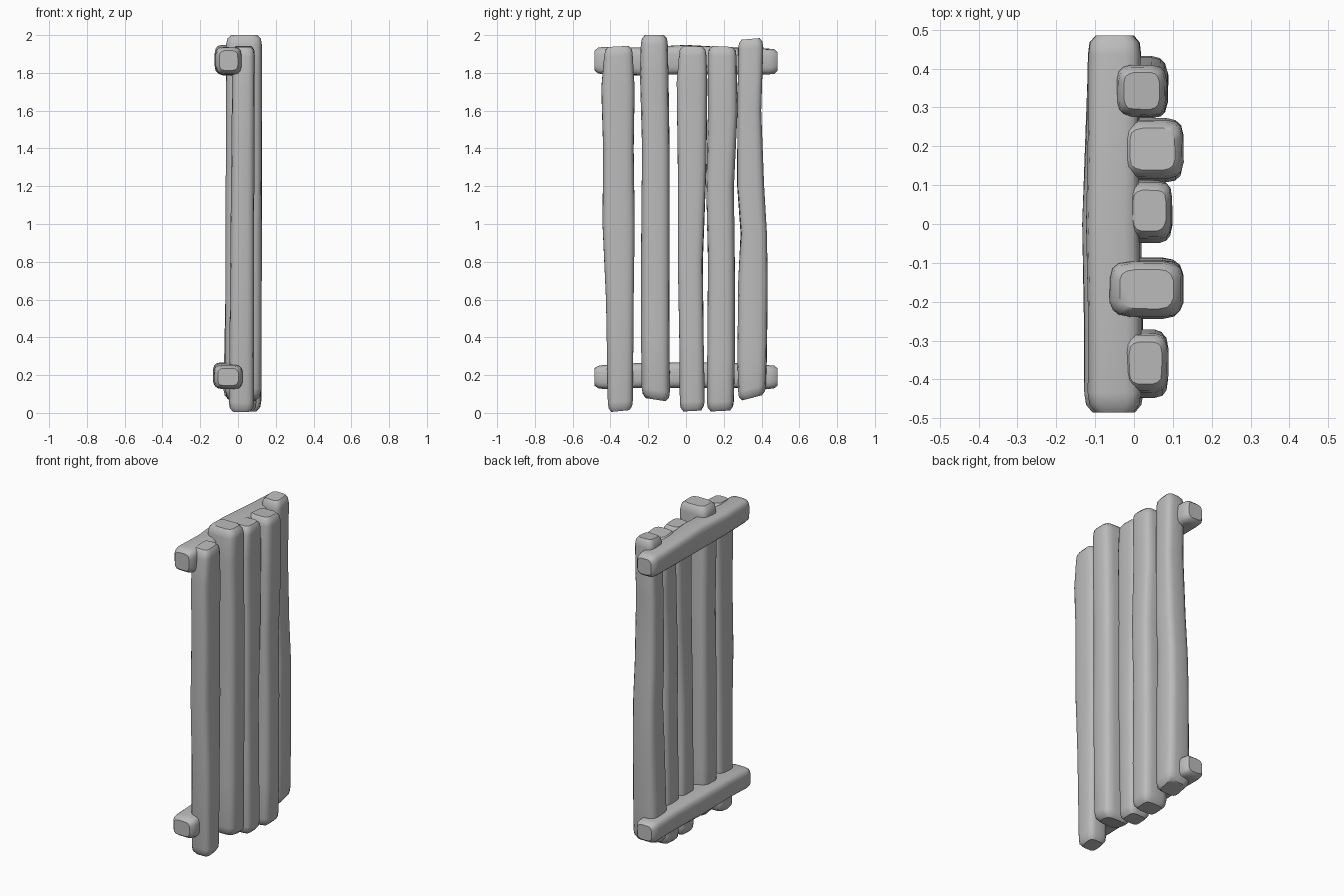
import bpy, bmesh, math, random
from mathutils import Vector

if "Cube" in bpy.data.objects:
    bpy.data.objects.remove(bpy.data.objects["Cube"])

random.seed(4)
grey = bpy.data.materials.new("weathered grey")
grey.diffuse_color = (0.5, 0.5, 0.5, 1)
grey.use_nodes = True
grey.node_tree.nodes["Principled BSDF"].inputs["Base Color"].default_value = grey.diffuse_color
SIDES = 16


def loft(name, rings, tilt=(0, 0), swap=False):
    """Hewn timber from rings (along, u0, u1, v0, v1); both ends are rounded off."""
    def end(r, s, shift):
        a, u0, u1, v0, v1 = r
        cu, cv, hu, hv = (u0 + u1) / 2, (v0 + v1) / 2, (u1 - u0) / 2 * s, (v1 - v0) / 2 * s
        return (a + shift, cu - hu, cu + hu, cv - hv, cv + hv)

    first, last = rings[0], rings[-1]
    rows = [end(first, 0.72, 0), end(first, 0.94, 0.02), end(first, 1.0, 0.05)]
    rows += rings[1:-1]
    rows += [end(last, 1.0, -0.05), end(last, 0.94, -0.018), end(last, 0.72, 0)]
    bm = bmesh.new()
    loops = []
    for k, (a, u0, u1, v0, v1) in enumerate(rows):
        slope = tilt[0] if k < 3 else tilt[1] if k >= len(rows) - 3 else 0
        loop = []
        for i in range(SIDES):
            t = math.tau * (i + 0.5) / SIDES
            c, s = math.cos(t), math.sin(t)
            # squarish rounded section with slight hand-hewn unevenness
            u = math.copysign(abs(c) ** 0.5, c)
            v = math.copysign(abs(s) ** 0.5, s)
            j = 1 - random.uniform(0, 0.035)
            pu = (u0 + u1) / 2 + u * j * (u1 - u0) / 2
            pv = (v0 + v1) / 2 + v * j * (v1 - v0) / 2
            pa = a + slope * v * (v1 - v0) / 2
            loop.append(bm.verts.new((pu, pa, pv) if swap else (pu, pv, pa)))
        loops.append(loop)
    for p, q in zip(loops, loops[1:]):
        for i in range(SIDES):
            n = (i + 1) % SIDES
            bm.faces.new((p[i], p[n], q[n], q[i]))
    bm.faces.new(loops[0][::-1])
    bm.faces.new(loops[-1])
    bmesh.ops.recalc_face_normals(bm, faces=bm.faces)
    mesh = bpy.data.meshes.new(name)
    bm.to_mesh(mesh)
    bm.free()
    mesh.materials.append(grey)
    ob = bpy.data.objects.new(name, mesh)
    bpy.context.collection.objects.link(ob)
    bpy.ops.object.select_all(action='DESELECT')
    ob.select_set(True)
    bpy.context.view_layer.objects.active = ob
    bpy.ops.object.shade_smooth_by_angle(angle=math.radians(40))


def plank(name, x_low, x_high, profile, tilt):
    """Upright plank: x range blends from foot to head, profile holds (z, y0, y1)."""
    rings = []
    for z, y0, y1 in profile:
        f = z / 2
        x0 = x_low[0] * (1 - f) + x_high[0] * f
        x1 = x_low[1] * (1 - f) + x_high[1] * f
        rings.append((z, x0, x1, y0, y1))
    loft(name, rings, tilt)


# Five uneven uprights
plank("plank_1", (-0.05, 0.085), (-0.03, 0.09),
      [(0.01, -0.415, -0.28), (0.6, -0.425, -0.275), (1.0, -0.445, -0.27),
       (1.4, -0.44, -0.275), (1.72, -0.45, -0.27), (1.94, -0.435, -0.28)], (0.1, 0.05))
plank("plank_2", (-0.07, 0.125), (-0.065, 0.13),
      [(0.07, -0.235, -0.085), (0.4, -0.24, -0.085), (0.8, -0.24, -0.085),
       (1.4, -0.235, -0.085), (1.8, -0.245, -0.09), (2.0, -0.24, -0.095)], (-0.15, 0))
plank("plank_3", (-0.05, 0.10), (-0.02, 0.10),
      [(0.01, -0.035, 0.10), (0.4, -0.037, 0.095), (0.8, -0.045, 0.09),
       (1.3, -0.045, 0.11), (1.75, -0.052, 0.115), (1.94, -0.04, 0.11)], (0.05, 0))
plank("plank_4", (-0.05, 0.125), (-0.035, 0.13),
      [(0.01, 0.11, 0.255), (0.3, 0.11, 0.26), (0.8, 0.115, 0.26),
       (1.2, 0.105, 0.255), (1.6, 0.115, 0.275), (1.94, 0.115, 0.27)], (0.05, -0.05))
plank("plank_5", (-0.08, 0.09), (-0.045, 0.085),
      [(0.08, 0.275, 0.425), (0.3, 0.27, 0.43), (0.7, 0.275, 0.435), (0.95, 0.288, 0.43),
       (1.2, 0.27, 0.415), (1.6, 0.27, 0.40), (1.98, 0.275, 0.41)], (0.25, 0.08))

# Two crossbars behind the planks: (y, x0, x1, z0, z1)
loft("top_crossbar",
     [(-0.485, -0.12, 0.02, 1.79, 1.94), (-0.25, -0.12, 0.02, 1.785, 1.935),
      (0.0, -0.125, 0.015, 1.79, 1.95), (0.25, -0.12, 0.015, 1.79, 1.935),
      (0.485, -0.118, 0.018, 1.79, 1.93)], swap=True)
loft("bottom_crossbar",
     [(-0.485, -0.13, 0.025, 0.125, 0.255), (-0.25, -0.13, 0.025, 0.13, 0.265),
      (0.0, -0.135, 0.02, 0.13, 0.27), (0.25, -0.125, 0.02, 0.13, 0.265),
      (0.485, -0.12, 0.02, 0.125, 0.255)], swap=True)
